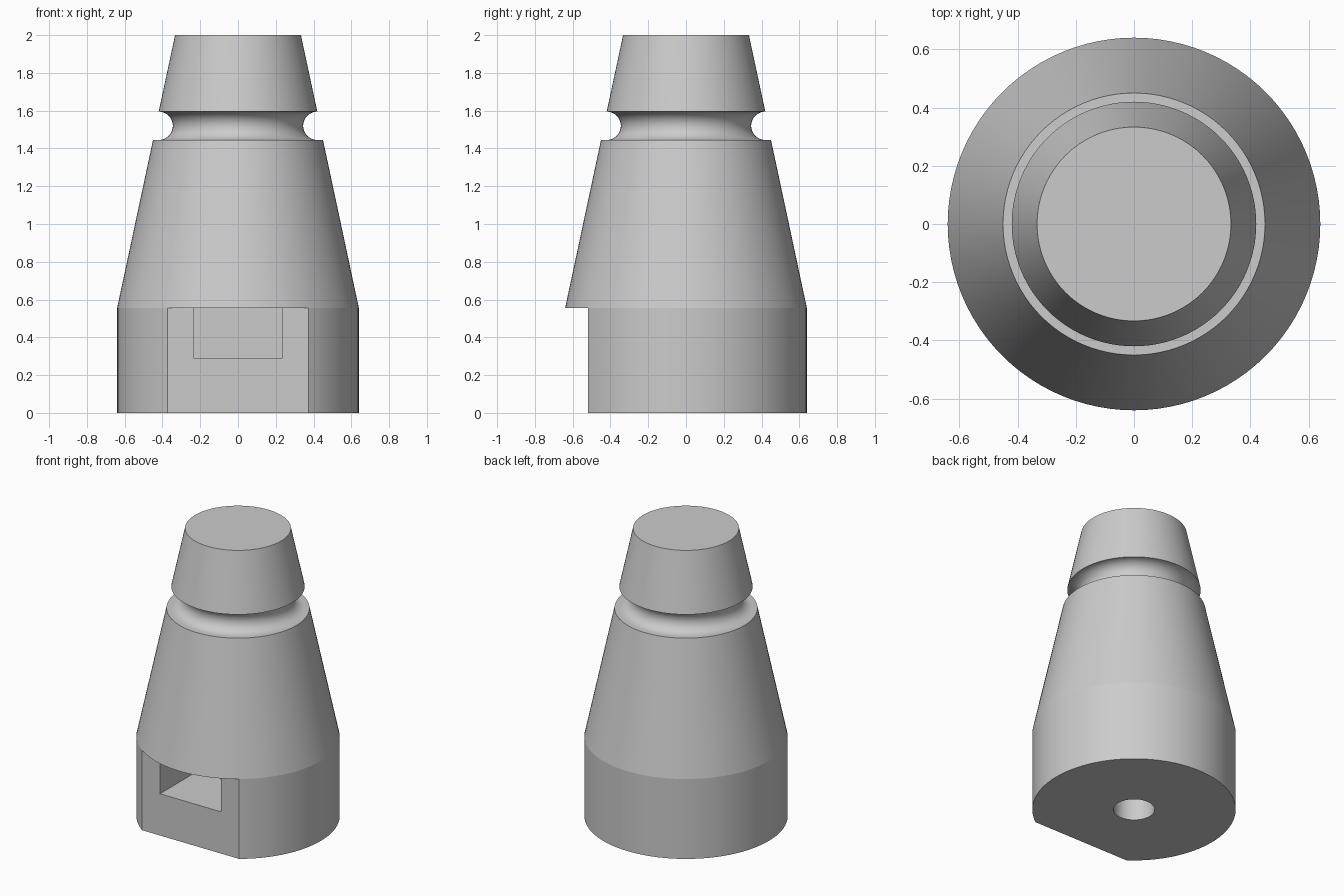
import bpy, bmesh
from math import sin, cos, pi, radians

cube = bpy.data.objects.get("Cube")
if cube:
    bpy.data.objects.remove(cube, do_unlink=True)

grey = bpy.data.materials.new("plain grey")
grey.use_nodes = True
COLOUR = (0.6, 0.6, 0.6, 1)
grey.diffuse_color = COLOUR
grey.node_tree.nodes["Principled BSDF"].inputs["Base Color"].default_value = COLOUR

SHOULDER = 0.555   # top of the straight base
FLAT = -0.52       # y of the flat on the front


def add_object(name, bm):
    bmesh.ops.recalc_face_normals(bm, faces=bm.faces)
    mesh = bpy.data.meshes.new(name)
    bm.to_mesh(mesh)
    bm.free()
    mesh.materials.append(grey)
    obj = bpy.data.objects.new(name, mesh)
    bpy.context.collection.objects.link(obj)
    return obj


def lathe(name, profile, sides):
    """Closed solid of revolution from (radius, z) points."""
    bm = bmesh.new()
    rings = [[bm.verts.new((r * cos(2 * pi * i / sides), r * sin(2 * pi * i / sides), z))
              for i in range(sides)] for r, z in profile]
    for low, high in zip(rings, rings[1:]):
        for i in range(sides):
            j = (i + 1) % sides
            bm.faces.new((low[i], low[j], high[j], high[i]))
    bm.faces.new(rings[0][::-1])
    bm.faces.new(rings[-1])
    return add_object(name, bm)


def box(name, low, high):
    bm = bmesh.new()
    bmesh.ops.create_cube(bm, size=1)
    for v in bm.verts:
        v.co = [(a + b) / 2 + c * (b - a) for a, b, c in zip(low, high, v.co)]
    return add_object(name, bm)


# Tapered body with a round groove under the head
STEPS = 24
groove = [(0.42 - 0.075 * sin(pi * i / STEPS), 1.52 - 0.075 * cos(pi * i / STEPS))
          for i in range(STEPS + 1)]
body = lathe("tapered_body",
             [(0.64, 0), (0.64, SHOULDER), (0.45, 1.445)] + groove + [(0.333, 2)], 96)

# Front flat, nut slot behind it and bolt hole from below
cutters = [
    box("flat_cutter", (-1, -1, -0.2), (1, FLAT, SHOULDER)),
    box("slot_cutter", (-0.235, -0.8, 0.29), (0.235, 0.235, SHOULDER)),
    lathe("hole_cutter", [(0.13, -0.2), (0.13, 0.45)], 48),
]
bpy.context.view_layer.objects.active = body
for cutter in cutters:
    mod = body.modifiers.new(cutter.name, 'BOOLEAN')
    mod.operation = 'DIFFERENCE'
    mod.solver = 'EXACT'
    mod.object = cutter
    bpy.ops.object.modifier_apply(modifier=mod.name)
    bpy.data.objects.remove(cutter, do_unlink=True)

# Smooth round walls, crisp edges
bpy.ops.object.select_all(action='DESELECT')
body.select_set(True)
bpy.ops.object.shade_smooth_by_angle(angle=radians(10))
